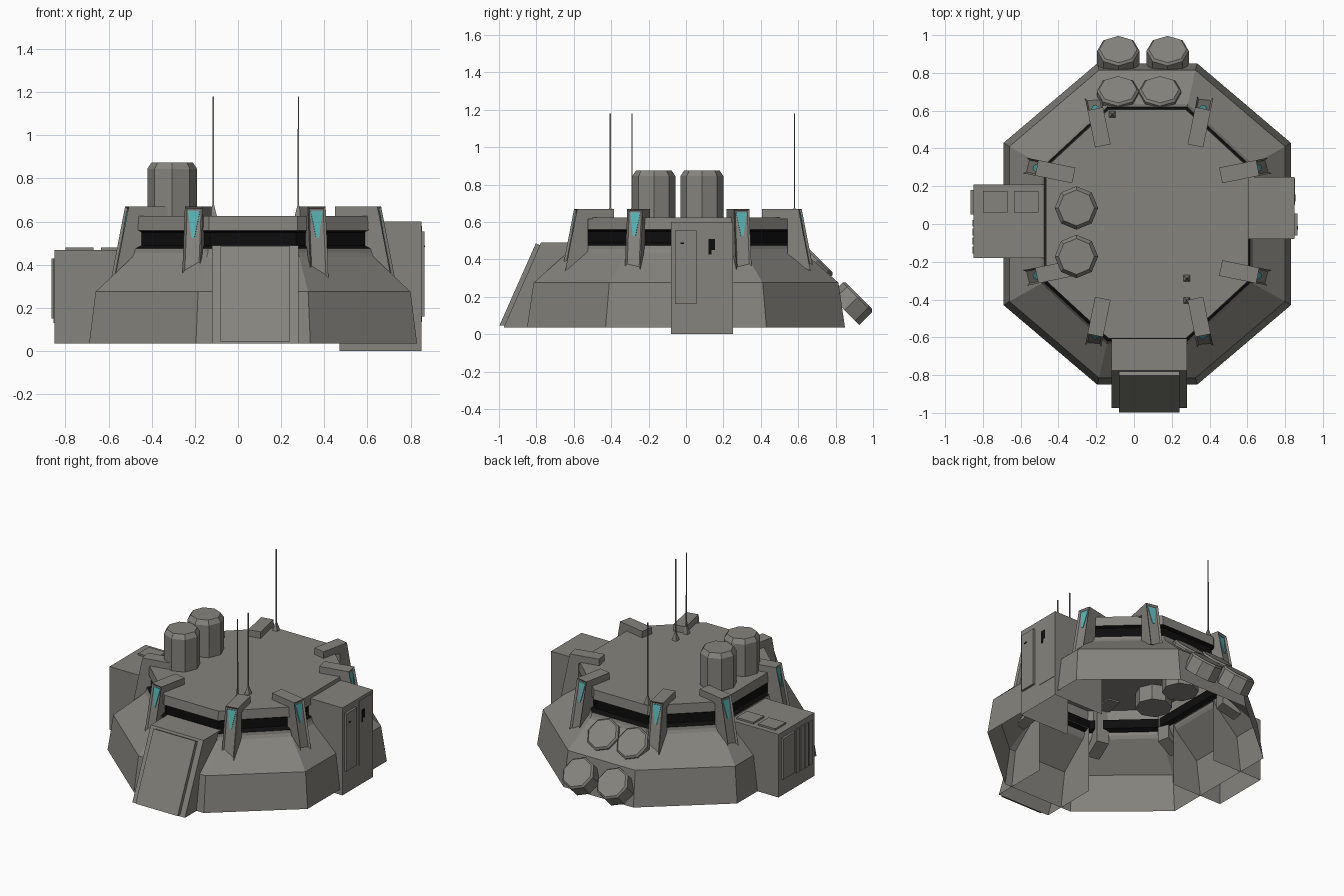
import bpy, bmesh, math
from mathutils import Matrix, Vector

if "Cube" in bpy.data.objects:
    bpy.data.objects.remove(bpy.data.objects["Cube"])


def material(name, rgb):
    m = bpy.data.materials.new(name)
    m.diffuse_color = (*rgb, 1)
    m.use_nodes = True
    m.node_tree.nodes["Principled BSDF"].inputs["Base Color"].default_value = m.diffuse_color
    return m


GREY = material("warm grey", (0.235, 0.228, 0.205))
BLACK = material("window black", (0.004, 0.004, 0.004))
BLUE = material("teal glass", (0.10, 0.44, 0.45))


def finish(name, bm, *mats):
    me = bpy.data.meshes.new(name)
    bm.normal_update()
    bm.to_mesh(me)
    bm.free()
    for m in mats:
        me.materials.append(m)
    ob = bpy.data.objects.new(name, me)
    bpy.context.collection.objects.link(ob)
    return ob


def drop(bm, *dirs):
    """Remove faces that point in the given directions."""
    bm.normal_update()
    gone = [f for f in bm.faces if any(f.normal.dot(Vector(d)) > 0.99 for d in dirs)]
    bmesh.ops.delete(bm, geom=gone, context='FACES')


def box(name, x, y, z, mat=GREY, open_dirs=()):
    bm = bmesh.new()
    bmesh.ops.create_cube(bm, size=1)
    for v in bm.verts:
        v.co = [(r[0] + r[1]) / 2 + c * (r[1] - r[0]) for r, c in zip((x, y, z), v.co)]
    drop(bm, *open_dirs)
    return finish(name, bm, mat)


def loft(bm, rings, cap_low=True, cap_top=True):
    rows = [[bm.verts.new(p) for p in r] for r in rings]
    n = len(rows[0])
    for a, b in zip(rows, rows[1:]):
        for i in range(n):
            j = (i + 1) % n
            bm.faces.new((a[i], a[j], b[j], b[i]))
    if cap_top:
        bm.faces.new(rows[-1])
    if cap_low:
        bm.faces.new(rows[0][::-1])


def lathe(name, profile, matrix, n=8, turn=0.0):
    bm = bmesh.new()
    loft(bm, [[(r * math.cos(2 * math.pi * (i + turn) / n),
                r * math.sin(2 * math.pi * (i + turn) / n), h) for i in range(n)]
              for r, h in profile])
    bm.transform(matrix)
    return finish(name, bm, GREY)


def prism(profile, w0, w1, axes):
    """Extrude a 2D profile; axes maps (a, b, w) to a point."""
    bm = bmesh.new()
    loft(bm, [[axes(a, b, w) for a, b in profile] for w in (w0, w1)])
    bmesh.ops.recalc_face_normals(bm, faces=bm.faces)
    return bm


# Hull: stacked eight-sided rings (z, half x, half y, corner x, corner y), open below
CX = 0.07
levels = [(0.035, 0.76, 0.85, 0.265, 0.43), (0.275, 0.73, 0.815, 0.255, 0.41),
          (0.435, 0.56, 0.635, 0.215, 0.315), (0.455, 0.55, 0.625, 0.21, 0.31),
          (0.475, 0.545, 0.62, 0.21, 0.31), (0.49, 0.52, 0.59, 0.20, 0.295),
          (0.55, 0.52, 0.59, 0.20, 0.295), (0.56, 0.54, 0.61, 0.205, 0.30),
          (0.625, 0.535, 0.605, 0.205, 0.30)]
bm = bmesh.new()
loft(bm, [[(CX + x, y, z) for x, y in ((cx, -hy), (hx, -cy), (hx, cy), (cx, hy),
                                       (-cx, hy), (-hx, cy), (-hx, -cy), (-cx, -hy))]
          for z, hx, hy, cx, cy in levels], cap_low=False)
for f in bm.faces:
    if 0.48 < f.calc_center_median().z < 0.56:  # window band
        f.material_index = 1
finish("hull", bm, GREY, BLACK)

# Front entrance with raised sloping door
yz = lambda a, b, w: (w, a, b)
bm = prism([(-0.58, 0.49), (-0.775, 0.49), (-0.975, 0.035), (-0.58, 0.035)], -0.12, 0.28, yz)
drop(bm, (0, 0, -1), (0, 1, 0))
finish("front_entrance", bm, GREY)
finish("front_door", prism([(-0.78, 0.475), (-0.803, 0.485), (-0.998, 0.045), (-0.971, 0.045)],
                           -0.08, 0.24, yz), GREY)

# Right equipment cabinet
box("right_cabinet", (0.47, 0.85), (-0.08, 0.25), (0, 0.60), GREY, [(0, 0, -1), (-1, 0, 0)])
box("right_cabinet_door", (0.85, 0.865), (-0.06, 0.055), (0.16, 0.555))
box("right_cabinet_panel", (0.848, 0.853), (0.10, 0.24), (0.135, 0.58))
box("right_panel_mark", (0.852, 0.855), (0.12, 0.155), (0.45, 0.51), BLACK)
box("right_panel_mark_tail", (0.852, 0.855), (0.12, 0.135), (0.425, 0.45), BLACK)
box("right_door_keyhole", (0.864, 0.867), (-0.03, -0.01), (0.482, 0.49), BLACK)

# Left equipment cabinet
box("left_cabinet", (-0.85, -0.47), (-0.18, 0.21), (0.035, 0.468), GREY, [(0, 0, -1), (1, 0, 0)])
box("left_cabinet_door", (-0.865, -0.85), (0.05, 0.18), (0.15, 0.43))
for i in range(4):
    y = -0.155 + i * 0.047
    box(f"left_vent_slat_{i}", (-0.856, -0.85), (y, y + 0.036), (0.13, 0.43))
for i, x in enumerate((-0.80, -0.635)):
    box(f"left_top_hatch_{i}", (x, x + 0.13), (0.06, 0.175), (0.468, 0.48))

# Roof tanks
for i, y in enumerate((0.085, -0.172)):
    lathe(f"roof_tank_{i}", [(0.115, 0.52), (0.115, 0.845), (0.095, 0.875)],
          Matrix.Translation((-0.305, y, 0)))

# Rear tilted barrels
for i, (x, y, z) in enumerate(((-0.083, 0.925, 0.205), (0.178, 0.925, 0.205),
                               (-0.085, 0.712, 0.402), (0.138, 0.712, 0.402))):
    lathe(f"rear_barrel_{i}", [(0.112, -0.11), (0.112, -0.012), (0.10, 0)],
          Matrix.Translation((x, y, z)) @ Matrix.Rotation(math.radians(-45), 4, 'X'))

# Eight leaning buttresses clamped over the roof edge, each with a lamp
side = [(-0.20, 0.615), (-0.20, 0.67), (0, 0.67), (0.065, 0.34), (-0.06, 0.39), (-0.06, 0.615)]
uz = lambda a, b, w: (a, w, b)
spots = []
for sx in (-1, 1):
    for sy in (-1, 1):
        spots.append((0.08 + sx * 0.285, 0.01 + sy * 0.60, math.atan2(sy * 0.98, sx * 0.2)))
        spots.append((CX + sx * 0.585, 0.012 + sy * 0.285, math.atan2(sy * 0.2, sx * 0.98)))
for i, (x, y, ang) in enumerate(spots):
    m = Matrix.Translation((x, y, 0)) @ Matrix.Rotation(ang, 4, 'Z')
    bm = prism(side, -0.042, 0.042, uz)
    bm.normal_update()
    outer = [f for f in bm.faces if f.normal.x > 0.9 and f.calc_center_median().x > 0]
    bmesh.ops.inset_individual(bm, faces=outer, thickness=0.013, depth=-0.012)
    bm.transform(m)
    finish(f"buttress_{i}", bm, GREY)

    # lamp plate lying in the recess, narrowing downwards
    lean = 0.065 / 0.33
    bm = bmesh.new()
    loft(bm, [[((0.67 - z) * lean - off, w, z) for w, z in
               ((-0.028, 0.65), (-0.007, 0.525), (0.007, 0.525), (0.028, 0.65))]
              for off in (0.013, 0.008)])
    bmesh.ops.recalc_face_normals(bm, faces=bm.faces)
    bm.transform(m)
    finish(f"buttress_lamp_{i}", bm, BLUE)

# Whip antennas on small square cones
for i, (x, y) in enumerate(((-0.115, 0.58), (0.28, -0.288), (0.28, -0.405))):
    at = Matrix.Translation((x, y, 0))
    lathe(f"antenna_base_{i}", [(0.026, 0.62), (0.007, 0.675)], at, 4, 0.5)
    lathe(f"antenna_rod_{i}", [(0.005, 0.66), (0.004, 1.18)], at, 4, 0.5)
